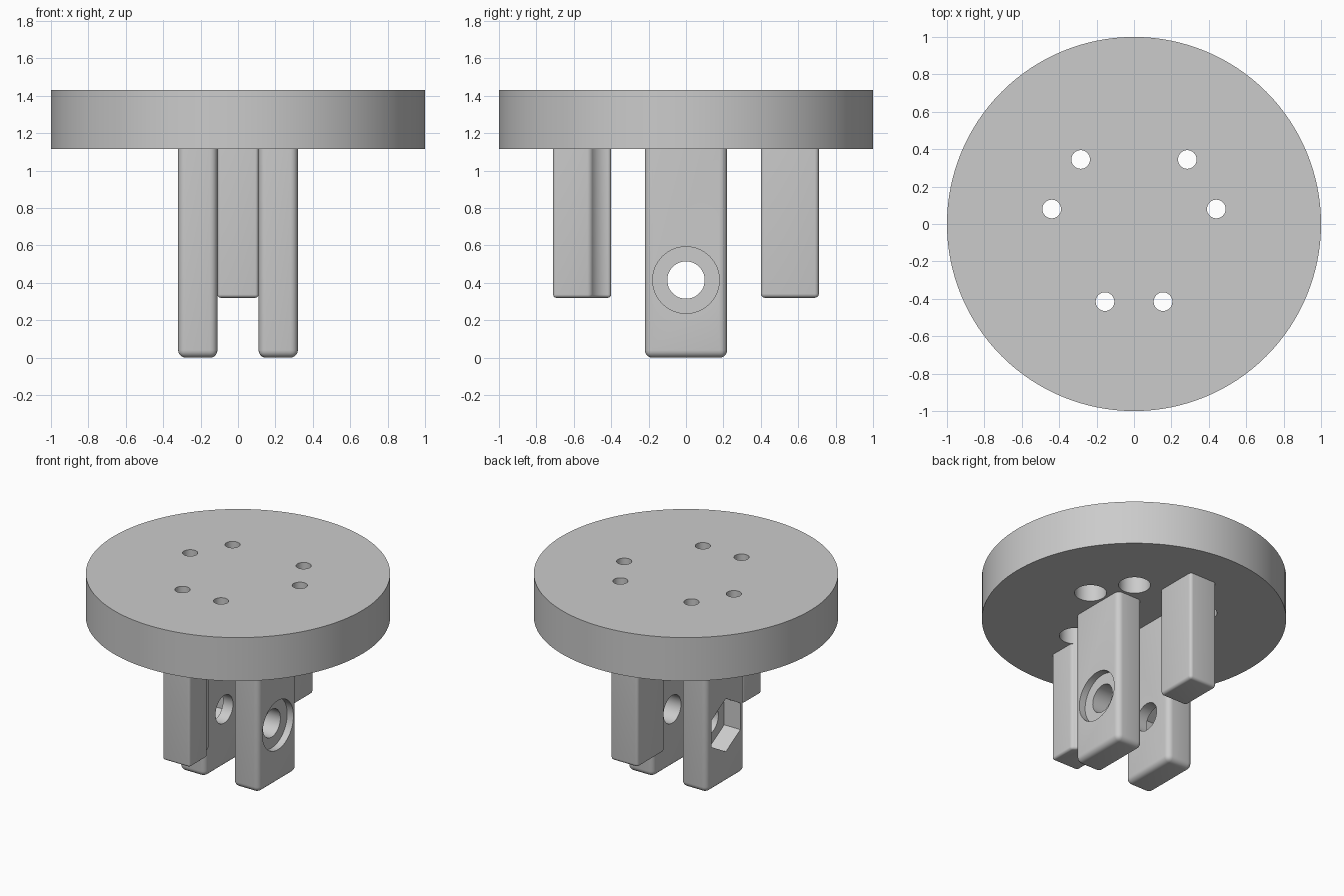
import bpy, bmesh
from math import sin, cos, pi, radians
from mathutils import Matrix

if "Cube" in bpy.data.objects:
    bpy.data.objects.remove(bpy.data.objects["Cube"])

PLATE_Z, TOP_Z = 1.115, 1.43
POCKET_R = 0.105


def ring(r, n, cx=0, cy=0):
    return [(cx + r * cos(2 * pi * i / n), cy + r * sin(2 * pi * i / n)) for i in range(n)]


def rect(x0, x1, y0, y1):
    return [(x0, y0), (x1, y0), (x1, y1), (x0, y1)]


def prism(name, pts, z0, z1, bevel=0, along_x=False):
    """Extrude a counter-clockwise profile; optionally round all edges except the top rim."""
    bm = bmesh.new()
    n = len(pts)
    lo = [bm.verts.new((x, y, z0)) for x, y in pts]
    hi = [bm.verts.new((x, y, z1)) for x, y in pts]
    bm.faces.new(lo[::-1])
    bm.faces.new(hi)
    for i in range(n):
        j = (i + 1) % n
        bm.faces.new((lo[i], lo[j], hi[j], hi[i]))
    bm.normal_update()
    if bevel:
        edges = [e for e in bm.edges if e.calc_face_angle() > radians(30)
                 and min(v.co.z for v in e.verts) < z1 - 1e-4]
        bmesh.ops.bevel(bm, geom=edges, offset=bevel, segments=5, profile=0.5,
                        affect='EDGES', clamp_overlap=True)
    if along_x:
        bm.transform(Matrix.Rotation(pi / 2, 4, 'Y'))
    me = bpy.data.meshes.new(name)
    bm.to_mesh(me)
    bm.free()
    ob = bpy.data.objects.new(name, me)
    bpy.context.collection.objects.link(ob)
    return ob


def activate(ob):
    bpy.ops.object.select_all(action='DESELECT')
    ob.select_set(True)
    bpy.context.view_layer.objects.active = ob


def cut(ob, cutters):
    activate(ob)
    for c in cutters:
        c.hide_render = True
        m = ob.modifiers.new("cut", 'BOOLEAN')
        m.operation, m.solver, m.object = 'DIFFERENCE', 'EXACT', c
        bpy.ops.object.modifier_apply(modifier=m.name)
        bpy.data.objects.remove(c)


def smooth(ob):
    activate(ob)
    bpy.ops.object.shade_smooth_by_angle(angle=radians(30))


# Round plate with three pairs of bolt holes, pocketed from below
plate = prism("round_plate", ring(1, 128), PLATE_Z, TOP_Z)
centres = [(s * x, y) for x, y in ((0.285, 0.345), (0.44, 0.08), (0.155, -0.415)) for s in (-1, 1)]
for x, y in centres:
    cut(plate, [prism("pocket_cutter", ring(POCKET_R, 48, x, y), 1.0, 1.31),
                prism("bolt_cutter", ring(0.05, 32, x, y), 1.0, 1.6)])

# Pair of clevis lugs: round counterbore on the right, hexagonal nut pocket on the left
lugs = []
for side, s in (("right", 1), ("left", -1)):
    x0, x1 = sorted((s * 0.11, s * 0.32))
    lug = prism(side + "_lug", rect(x0, x1, -0.22, 0.22), 0, PLATE_Z, 0.04)
    cx = -0.415  # profile x becomes -z once laid along the x axis
    a, b = sorted((s * 0.05, s * 0.5))
    bore = prism("bore_cutter", ring(0.1, 48, cx), a, b, along_x=True)
    if s > 0:
        recess = prism("recess_cutter", ring(0.178, 64, cx), 0.27, 0.5, along_x=True)
    else:
        recess = prism("nut_cutter", ring(0.192, 6, cx), -0.5, -0.19, along_x=True)
    cut(lug, [bore, recess])
    lugs.append(lug)

# Back stop block
back = prism("back_stop", rect(-0.11, 0.11, 0.40, 0.71), 0.32, PLATE_Z, 0.022)

# Front stop block with bolt-clearance grooves on both inner corners
arc = [(0.155 + POCKET_R * cos(radians(a)), -0.415 + POCKET_R * sin(radians(a)))
       for a in (244.4 - 72.6 * i / 5 for i in range(6))]
half = [(0.11, -0.71)] + arc
front = prism("front_stop", half + [(-x, y) for x, y in reversed(half)], 0.32, PLATE_Z, 0.018)

for ob in [plate, back, front] + lugs:
    smooth(ob)
